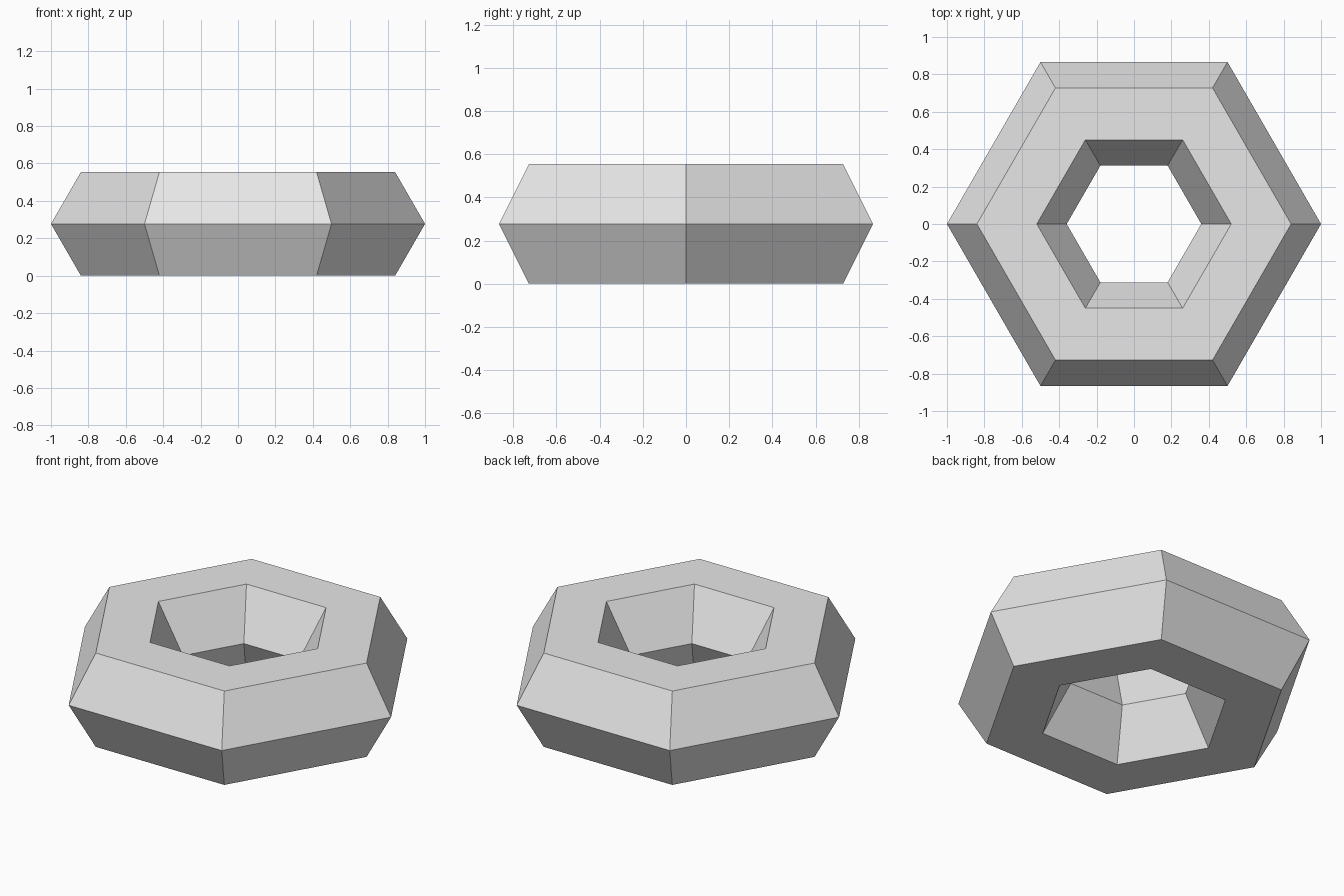
import bpy
import math

cube = bpy.data.objects.get("Cube")
if cube:
    bpy.data.objects.remove(cube, do_unlink=True)

# Plain grey material
grey = bpy.data.materials.new("light_grey")
grey.use_nodes = True
colour = (0.8, 0.8, 0.8, 1)
grey.diffuse_color = colour
grey.node_tree.nodes["Principled BSDF"].inputs["Base Color"].default_value = colour

# Six-sided ring with a six-sided cross-section, resting on its flat base
SIDES = 6
TUBE = 0.32
RADIUS = 1 - TUBE
bpy.ops.mesh.primitive_torus_add(
    major_segments=SIDES, minor_segments=SIDES,
    major_radius=RADIUS, minor_radius=TUBE,
    location=(0, 0, TUBE * math.sin(math.pi / 3)))
ring = bpy.context.object
ring.name = "hexagonal_ring"
ring.data.materials.append(grey)
bpy.ops.object.shade_flat()
